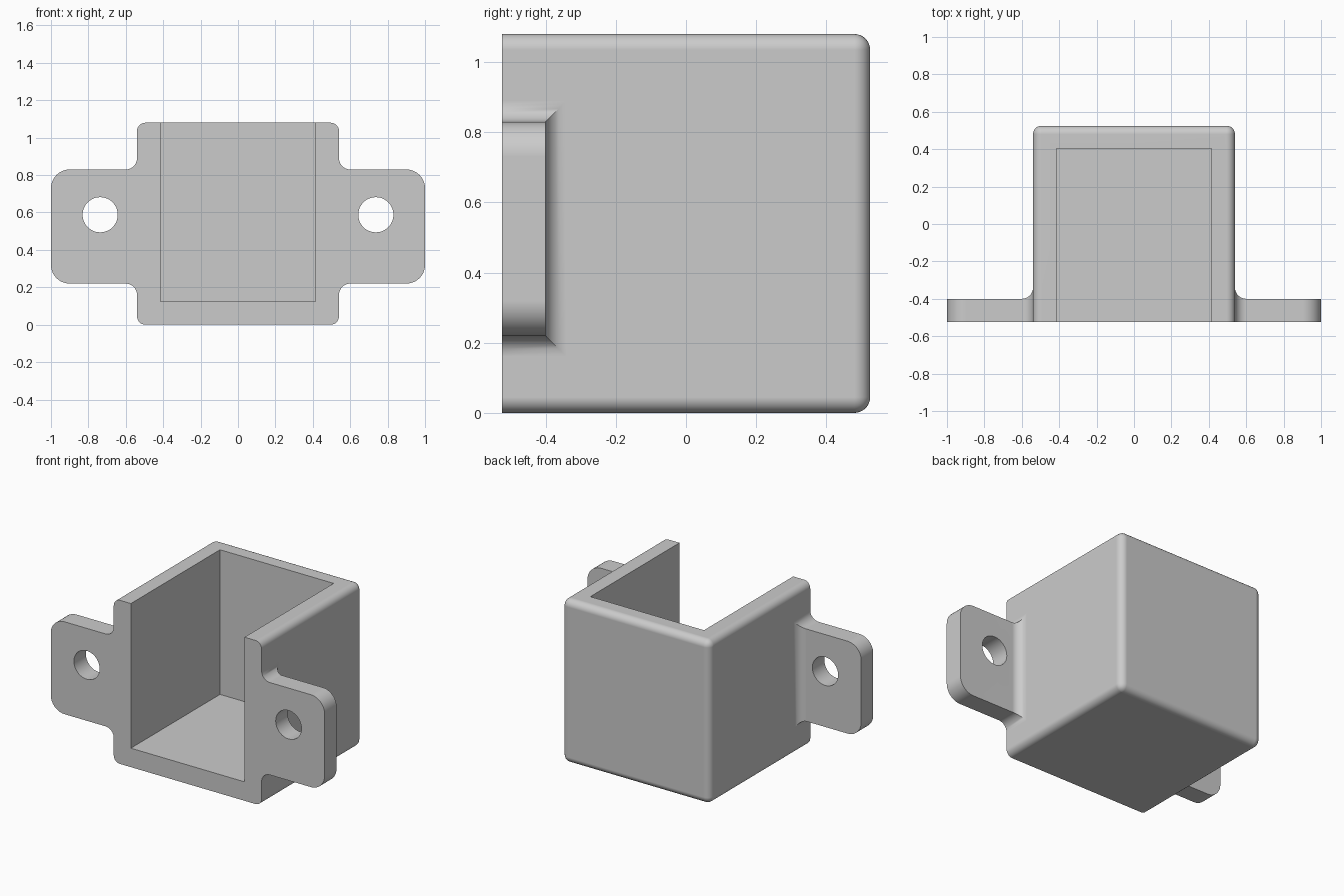
import bpy, bmesh
from mathutils import Matrix

cube = bpy.data.objects.get("Cube")
if cube:
    bpy.data.objects.remove(cube, do_unlink=True)

W, H = 0.54, 1.08                    # box half width and height
FRONT, BACK = -0.525, 0.525
EAR_X, EAR_Y = 1.0, -0.40            # ear tip and ear rear face
Z0, Z1 = 0.22, 0.83                  # ear bottom and top

grey = bpy.data.materials.new("grey plastic")
grey.use_nodes = True
grey.diffuse_color = (0.6, 0.6, 0.6, 1)
grey.node_tree.nodes["Principled BSDF"].inputs["Base Color"].default_value = (0.6, 0.6, 0.6, 1)


def make_object(name, bm):
    mesh = bpy.data.meshes.new(name)
    bm.to_mesh(mesh)
    bm.free()
    obj = bpy.data.objects.new(name, mesh)
    bpy.context.collection.objects.link(obj)
    return obj


def same(a, b):
    return abs(a - b) < 1e-4


def round_edges(bm, radius, segments, rule):
    edges = [e for e in bm.edges if rule(e.verts[0].co, e.verts[1].co)]
    bmesh.ops.bevel(bm, geom=edges, offset=radius, offset_type='OFFSET', segments=segments,
                    profile=0.5, affect='EDGES', clamp_overlap=False)


# Sharp solid: box with an ear on each side
bm = bmesh.new()


def face(points):
    bm.faces.new([bm.verts.new(p) for p in points])


half = [(W, 0), (W, Z0), (EAR_X, Z0), (EAR_X, Z1), (W, Z1), (W, H)]
outline = half + [(-x, z) for x, z in reversed(half)]
face([(x, FRONT, z) for x, z in outline])
face([(x, BACK, z) for x, z in ((-W, 0), (-W, H), (W, H), (W, 0))])
for z in (0, H):
    face([(-W, FRONT, z), (W, FRONT, z), (W, BACK, z), (-W, BACK, z)])
for s in (1, -1):
    side = [(FRONT, 0), (BACK, 0), (BACK, H), (FRONT, H),
            (FRONT, Z1), (EAR_Y, Z1), (EAR_Y, Z0), (FRONT, Z0)]
    face([(s * W, y, z) for y, z in side])
    face([(s * x, EAR_Y, z) for x, z in ((W, Z0), (EAR_X, Z0), (EAR_X, Z1), (W, Z1))])
    face([(s * EAR_X, y, z) for y, z in ((FRONT, Z0), (EAR_Y, Z0), (EAR_Y, Z1), (FRONT, Z1))])
    for z in (Z0, Z1):
        face([(s * x, y, z) for x, y in ((W, FRONT), (EAR_X, FRONT), (EAR_X, EAR_Y), (W, EAR_Y))])
bmesh.ops.remove_doubles(bm, verts=bm.verts, dist=1e-4)
bmesh.ops.recalc_face_normals(bm, faces=bm.faces)

# Ear corners, fillets at the ear roots, then the outer box edges
round_edges(bm, 0.10, 10, lambda a, b: same(abs(a.x), EAR_X) and same(abs(b.x), EAR_X)
            and same(a.z, b.z))
round_edges(bm, 0.06, 8, lambda a, b: same(abs(a.x), W) and same(a.x, b.x)
            and all(Z0 - 0.01 < v.z < Z1 + 0.01 for v in (a, b)))
round_edges(bm, 0.045, 8, lambda a, b: not (same(a.y, FRONT) and same(b.y, FRONT))
            and ((same(a.z, b.z) and (same(a.z, 0) or same(a.z, H)))
                 or (same(a.y, BACK) and same(b.y, BACK))))
bracket = make_object("mounting_box", bm)

# Cutters: cavity open to the front and top, and a screw hole in each ear
cutters = []
bm = bmesh.new()
low, high = (-0.415, FRONT - 0.2, 0.125), (0.415, 0.405, H + 0.2)
bmesh.ops.create_cube(bm, size=1)
for v in bm.verts:
    v.co = [low[i] if v.co[i] < 0 else high[i] for i in range(3)]
cutters.append(make_object("cavity_cutter", bm))
for s, label in ((1, "left"), (-1, "right")):
    bm = bmesh.new()
    place = Matrix.Translation((s * 0.737, -0.46, 0.588)) @ Matrix.Rotation(1.5707963, 4, 'X')
    bmesh.ops.create_cone(bm, cap_ends=True, segments=48, radius1=0.094, radius2=0.094,
                          depth=0.4, matrix=place)
    cutters.append(make_object(label + "_hole_cutter", bm))

bpy.ops.object.select_all(action='DESELECT')
bracket.select_set(True)
bpy.context.view_layer.objects.active = bracket
for cutter in cutters:
    cutter.hide_render = True
    mod = bracket.modifiers.new("cut", 'BOOLEAN')
    mod.operation = 'DIFFERENCE'
    mod.solver = 'EXACT'
    mod.object = cutter
    bpy.ops.object.modifier_apply(modifier=mod.name)
    bpy.data.objects.remove(cutter, do_unlink=True)

# Colour and shading
bracket.data.materials.clear()
bracket.data.materials.append(grey)
bpy.ops.object.shade_smooth_by_angle(angle=0.6)
normals = bracket.modifiers.new("flat_faces", 'WEIGHTED_NORMAL')
normals.keep_sharp = True
